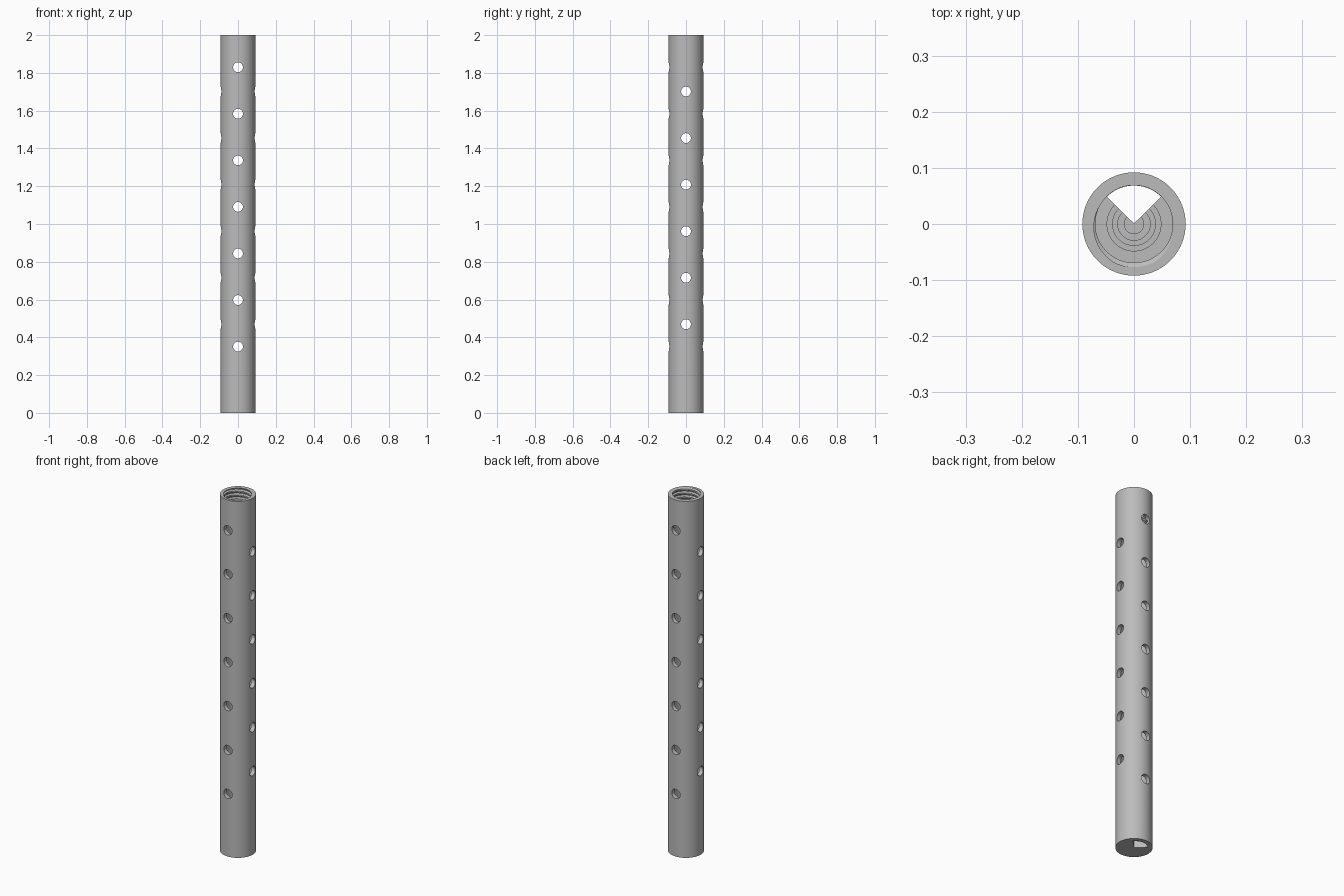
import bpy, bmesh
from math import pi, sin, cos
from mathutils import Matrix, Vector

cube = bpy.data.objects.get("Cube")
if cube:
    bpy.data.objects.remove(cube, do_unlink=True)

R_OUT, R_IN, HEIGHT, FLOOR = 0.092, 0.069, 2.0, 0.04
HOLE_R, HOLE_STEP = 0.026, 0.2465
PITCH, R_ROOT = 0.022, 0.077

metal = bpy.data.materials.new("light grey metal")
metal.use_nodes = True
grey = (0.5, 0.5, 0.5, 1)
metal.diffuse_color = grey
metal.node_tree.nodes["Principled BSDF"].inputs["Base Color"].default_value = grey


def make_object(name, bm):
    bmesh.ops.recalc_face_normals(bm, faces=bm.faces)
    mesh = bpy.data.meshes.new(name)
    bm.to_mesh(mesh)
    bm.free()
    mesh.materials.append(metal)
    ob = bpy.data.objects.new(name, mesh)
    bpy.context.collection.objects.link(ob)
    return ob


def cut(target, cutter):
    mod = target.modifiers.new("cut", 'BOOLEAN')
    mod.operation, mod.solver, mod.object = 'DIFFERENCE', 'EXACT', cutter
    bpy.context.view_layer.objects.active = target
    bpy.ops.object.modifier_apply(modifier=mod.name)
    bpy.data.objects.remove(cutter, do_unlink=True)


# Tube: lathed wall and floor with two shallow ring grooves
dip = FLOOR - 0.006
profile = [(0, 0), (R_OUT, 0), (R_OUT, HEIGHT), (R_IN, HEIGHT), (R_IN, FLOOR),
           (0.048, FLOOR), (0.048, dip), (0.039, dip), (0.039, FLOOR),
           (0.029, FLOOR), (0.029, dip), (0.018, dip), (0.018, FLOOR), (0, FLOOR)]
bm = bmesh.new()
verts = [bm.verts.new((r, 0, z)) for r, z in profile]
edges = [bm.edges.new(pair) for pair in zip(verts, verts[1:])]
bmesh.ops.spin(bm, geom=verts + edges, cent=(0, 0, 0), axis=(0, 0, 1),
               angle=2 * pi, steps=96)
bmesh.ops.remove_doubles(bm, verts=bm.verts, dist=1e-5)
tube = make_object("perforated_tube", bm)

# Internal screw thread: helical V groove running out through the top rim
bm = bmesh.new()
steps, turns = 48, 10
section = [(R_IN - 0.004, -0.45), (R_ROOT, -0.08), (R_ROOT, 0.08), (R_IN - 0.004, 0.45)]
rings = []
for i in range(steps * turns + 1):
    a = 2 * pi * i / steps + pi / 2
    z = HEIGHT + PITCH * (i / steps - turns + 1.5)
    rings.append([bm.verts.new((r * cos(a), r * sin(a), z + k * PITCH))
                  for r, k in section])
for p, q in zip(rings, rings[1:]):
    for j in range(4):
        k = (j + 1) % 4
        bm.faces.new((p[j], p[k], q[k], q[j]))
bm.faces.new(rings[0])
bm.faces.new(rings[-1])
cut(tube, make_object("thread_cutter", bm))

# Cross holes: alternating front-to-back and side-to-side
bm = bmesh.new()
for axis, count, start in (('X', 7, 0.351), ('Y', 6, 0.469)):
    for i in range(count):
        place = Matrix.Translation((0, 0, start + i * HOLE_STEP))
        bmesh.ops.create_cone(bm, cap_ends=True, segments=32, radius1=HOLE_R,
                              radius2=HOLE_R, depth=0.3,
                              matrix=place @ Matrix.Rotation(pi / 2, 4, axis))
cut(tube, make_object("hole_cutter", bm))

# Quarter-circle drain opening in the floor, towards the back
bm = bmesh.new()
outline = [(0, 0.001)] + [(0.0685 * cos(a), 0.0685 * sin(a))
                          for a in (pi / 4 + pi / 2 * i / 24 for i in range(25))]
sector = bm.faces.new([bm.verts.new((x, y, -0.02)) for x, y in outline])
top = bmesh.ops.extrude_face_region(bm, geom=[sector])["geom"]
bmesh.ops.translate(bm, vec=Vector((0, 0, FLOOR + 0.04)),
                    verts=[v for v in top if isinstance(v, bmesh.types.BMVert)])
cut(tube, make_object("drain_cutter", bm))

# Smooth shading with crisp rims
bpy.ops.object.select_all(action='DESELECT')
tube.select_set(True)
bpy.context.view_layer.objects.active = tube
bpy.ops.object.shade_smooth_by_angle(angle=pi / 6)
